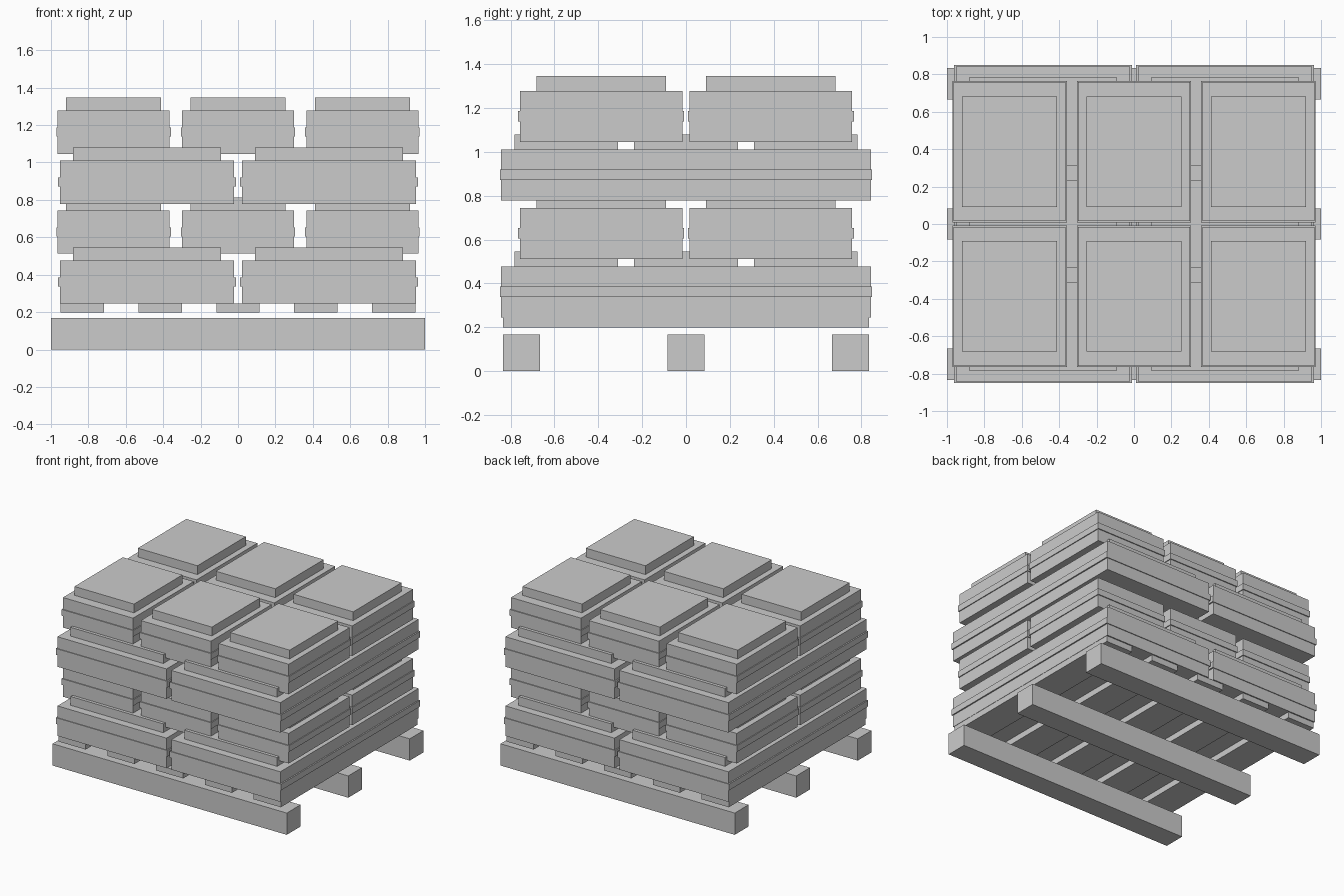
import bpy, bmesh
from mathutils import Matrix, Vector

if "Cube" in bpy.data.objects:
    bpy.data.objects.remove(bpy.data.objects["Cube"])


def boxes(name, parts):
    """One flat-faced object made of (centre, size) boxes."""
    bm = bmesh.new()
    for centre, size in parts:
        m = Matrix.Translation(Vector(centre)) @ Matrix.Diagonal((*size, 1))
        bmesh.ops.create_cube(bm, size=1, matrix=m)
    mesh = bpy.data.meshes.new(name)
    bm.to_mesh(mesh)
    bm.free()
    obj = bpy.data.objects.new(name, mesh)
    bpy.context.collection.objects.link(obj)
    return obj


def sack(name, x, y, z, w, d):
    """Stepped sack: main body, slightly wider seam belt, inset top."""
    boxes(name, [
        ((x, y, z + 0.116), (w, d, 0.232)),
        ((x, y, z + 0.117), (w * 1.022, d * 1.02, 0.048)),
        ((x, y, z + 0.266), (w * 0.85, d * 0.795, 0.068)),
    ])


# Pallet runners
for i, y in enumerate((-0.75, 0, 0.75)):
    boxes(f"pallet_runner_{i + 1}", [((0, y, 0.084), (2, 0.167, 0.168))])

# Pallet deck slats
for i in range(5):
    boxes(f"pallet_slat_{i + 1}",
          [(((i - 2) * 0.4165, 0, 0.222), (0.232, 1.667, 0.046))])

# Sack layers, alternating between 2 x 3 and 3 x 2 arrangements
long_layer = ((-0.486, 0.486), (-0.546, 0, 0.546), 0.931, 0.594)
cross_layer = ((-0.665, 0, 0.665), (-0.387, 0.387), 0.598, 0.742)
for layer in range(4):
    xs, ys, w, d = cross_layer if layer % 2 else long_layer
    for i, x in enumerate(xs):
        for j, y in enumerate(ys):
            sack(f"sack_layer{layer + 1}_{i + 1}_{j + 1}",
                 x, y, 0.245 + 0.267 * layer, w, d)
